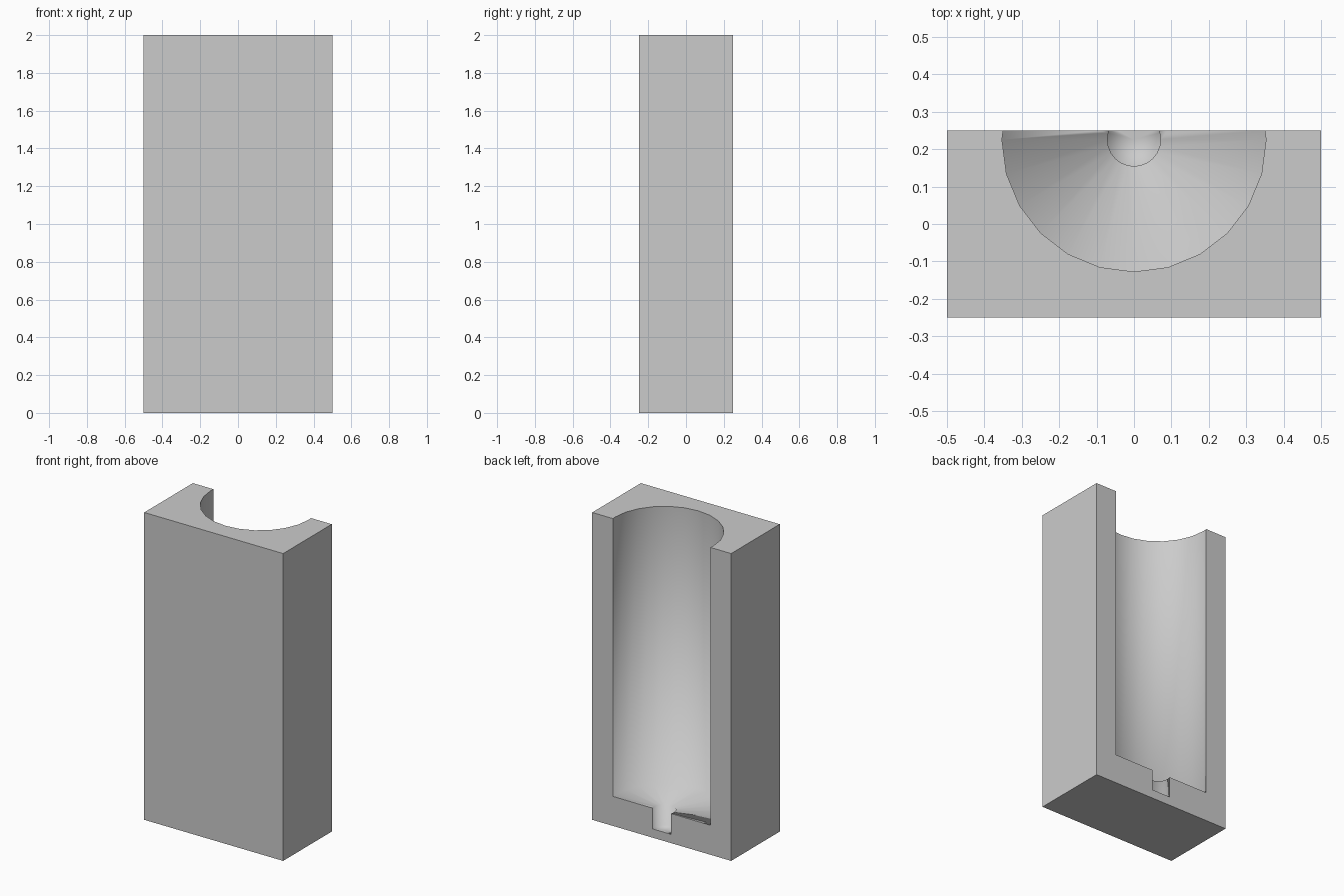
import bpy, bmesh, math
from mathutils import Vector, Matrix

if "Cube" in bpy.data.objects:
    bpy.data.objects.remove(bpy.data.objects["Cube"])

AXIS_Y = 0.2255   # cavity axis, just inside the open face
SIDES = 24


def make_object(name, bm):
    mesh = bpy.data.meshes.new(name)
    bm.to_mesh(mesh)
    bm.free()
    obj = bpy.data.objects.new(name, mesh)
    bpy.context.collection.objects.link(obj)
    return obj


# Solid block
bm = bmesh.new()
bmesh.ops.create_cube(bm, size=1, matrix=Matrix.Translation((0, 0, 1)) @ Matrix.Diagonal((1, 0.5, 2, 1)))
block = make_object("mould_half", bm)

# Stepped round cavity: revolved profile of (radius, height), smooth shaded
profile = [(0, 0.057), (0.071, 0.057), (0.071, 0.192), (0.353, 0.192), (0.353, 2.1), (0, 2.1)]
bm = bmesh.new()
verts = [bm.verts.new((r, AXIS_Y, z)) for r, z in profile]
edges = [bm.edges.new(pair) for pair in zip(verts, verts[1:])]
bmesh.ops.spin(bm, geom=verts + edges, cent=Vector((0, AXIS_Y, 0)), axis=Vector((0, 0, 1)),
               angle=math.tau, steps=SIDES, use_duplicate=False)
bmesh.ops.remove_doubles(bm, verts=bm.verts[:], dist=1e-4)
bmesh.ops.recalc_face_normals(bm, faces=bm.faces[:])
for face in bm.faces:
    face.smooth = True
cutter = make_object("cavity_cutter", bm)
cutter.hide_render = True

# Cut the cavity out of the block
cut = block.modifiers.new("cavity", 'BOOLEAN')
cut.operation = 'DIFFERENCE'
cut.solver = 'EXACT'
cut.object = cutter
bpy.context.view_layer.objects.active = block
block.select_set(True)
bpy.ops.object.modifier_apply(modifier=cut.name)
bpy.data.objects.remove(cutter)
